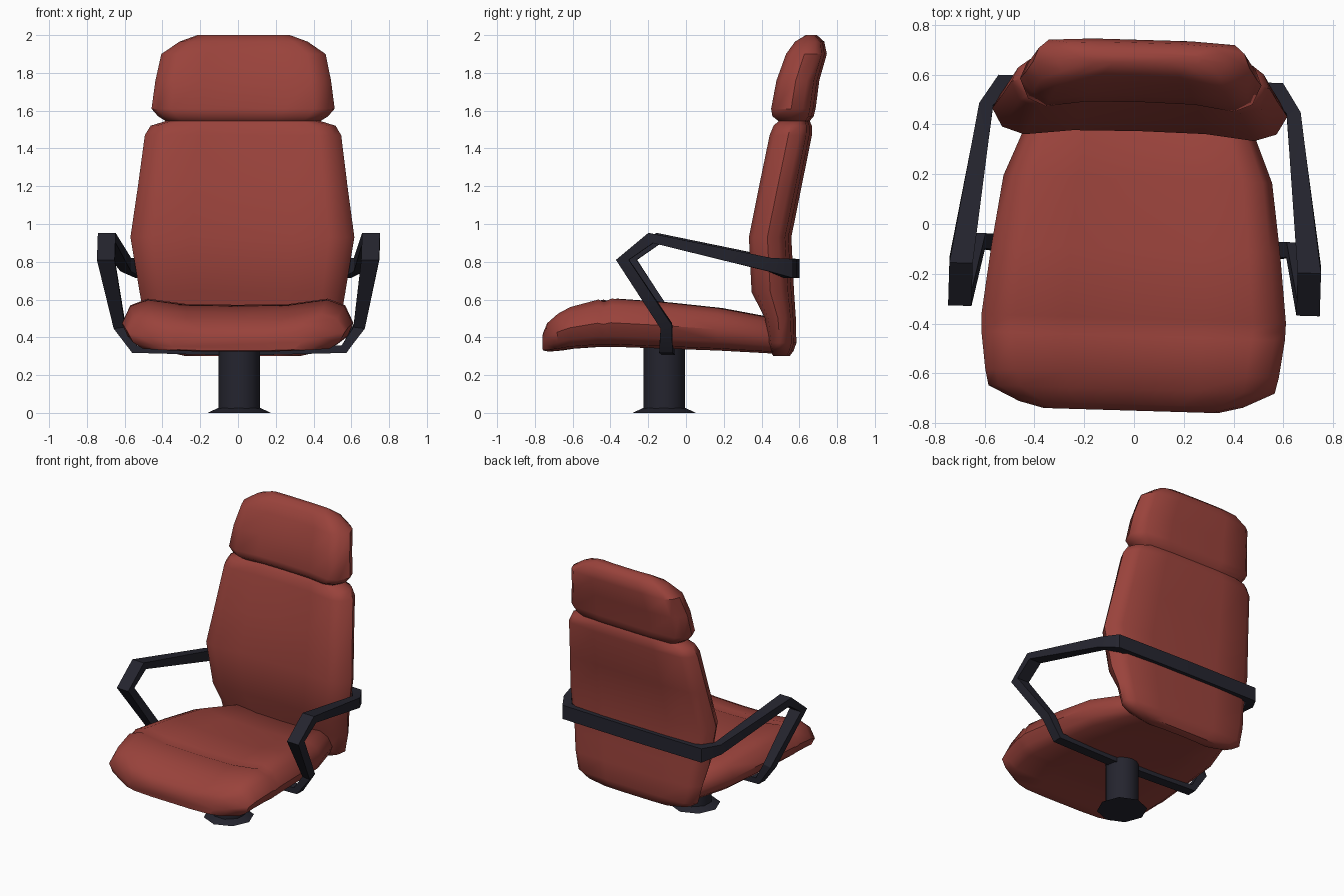
import bpy, bmesh, math
from mathutils import Matrix, Vector

if "Cube" in bpy.data.objects:
    bpy.data.objects.remove(bpy.data.objects["Cube"])

# whole chair is swivelled very slightly
SWIVEL = Matrix.Translation((0.01, 0, 0)) @ Matrix.Rotation(math.radians(-1.7), 4, 'Z')


def material(name, rgb):
    m = bpy.data.materials.new(name)
    m.diffuse_color = (*rgb, 1)
    m.use_nodes = True
    m.node_tree.nodes["Principled BSDF"].inputs["Base Color"].default_value = m.diffuse_color
    return m


RED = material("red upholstery", (0.32, 0.055, 0.044))
BLACK = material("blue black frame", (0.018, 0.018, 0.028))


def finish(name, bm, mat, angle):
    bmesh.ops.recalc_face_normals(bm, faces=bm.faces)
    bm.transform(SWIVEL)
    me = bpy.data.meshes.new(name)
    bm.to_mesh(me)
    bm.free()
    ob = bpy.data.objects.new(name, me)
    bpy.context.collection.objects.link(ob)
    me.materials.append(mat)
    bpy.ops.object.select_all(action='DESELECT')
    ob.select_set(True)
    bpy.context.view_layer.objects.active = ob
    bpy.ops.object.shade_smooth_by_angle(angle=math.radians(angle))
    return ob


def loft(name, rings, mat, angle=45):
    """Skin closed rings of points and cap both ends."""
    bm = bmesh.new()
    vs = [[bm.verts.new(p) for p in r] for r in rings]
    n = len(vs[0])
    for a, b in zip(vs, vs[1:]):
        for i in range(n):
            j = (i + 1) % n
            bm.faces.new((a[i], a[j], b[j], b[i]))
    bm.faces.new(vs[0])
    bm.faces.new(vs[-1])
    return finish(name, bm, mat, angle)


# cushion cross-section: (fraction of half width, 0 = sitting side, 1 = outer side)
HALF = [(0, .13), (.45, .11), (.78, 0), (.93, .14), (1, .5), (.95, .78), (.86, .95), (.45, 1), (0, 1)]
SECTION = HALF + [(-a, b) for a, b in HALF[-2:0:-1]]

# seat: y, half width, top z, bottom z
seat = [(-.75, .35, .42, .33), (-.725, .45, .475, .325), (-.665, .575, .525, .33),
        (-.60, .59, .56, .34), (-.45, .61, .60, .35), (-.42, .611, .588, .35),
        (-.38, .612, .605, .35), (-.1, .58, .585, .34), (.18, .54, .555, .33),
        (.45, .43, .505, .315), (.50, .40, .46, .31)]
loft("seat", [[(a * w, y, t + (b0 - t) * b) for a, b in SECTION] for y, w, t, b0 in seat], RED)

# backrest with headrest: z, half width, front y, back y
back = [(.30, .30, .47, .545), (.33, .43, .455, .565), (.37, .49, .445, .578), (.50, .52, .43, .575),
        (.64, .545, .36, .565), (.93, .593, .347, .55), (1.2, .555, .40, .605),
        (1.47, .52, .455, .66), (1.52, .49, .475, .66), (1.545, .41, .50, .65),
        (1.57, .45, .468, .67), (1.61, .485, .462, .68), (1.76, .465, .49, .70),
        (1.90, .435, .54, .74), (1.965, .34, .585, .728), (2.0, .245, .64, .69)]
loft("backrest", [[(a * w, f + (r - f) * b, z) for a, b in SECTION] for z, w, f, r in back], RED)

# armrest loop: centre, half width vector, half thickness vector (right half, from under the seat to behind the back)
arm = [((0, -.09, .325), (0, .035, 0), (0, 0, -.022)),
       ((.555, -.09, .338), (0, .035, 0), (.012, 0, -.02)),
       ((.635, -.085, .46), (0, .03, .01), (.03, 0, -.004)),
       ((.70, -.315, .81), (0, .034, 0), (.047, 0, 0)),
       ((.70, -.165, .926), (0, .012, -.027), (.047, 0, 0)),
       ((.618, .46, .785), (0, -.004, -.036), (.028, .004, 0)),
       ((.55, .558, .765), (0, 0, -.05), (.022, .025, 0)),
       ((0, .563, .765), (0, 0, -.05), (0, .025, 0))]
for side, label in ((1, "right"), (-1, "left")):
    rings = []
    for c, u, v in arm:
        c, u, v = Vector(c), Vector(u), Vector(v)
        pts = [c + u + v, c + u - v, c - u - v, c - u + v]
        rings.append([(p.x * side, p.y, p.z) for p in pts])
    loft("armrest_" + label, rings, BLACK, 25)


# pedestal column and its flared foot
def cone(name, sides, r1, r2, z0, z1, turn=0):
    bm = bmesh.new()
    bmesh.ops.create_cone(bm, cap_ends=True, segments=sides, radius1=r1, radius2=r2, depth=z1 - z0,
                          matrix=Matrix.Translation((0, -.115, (z0 + z1) / 2)) @ Matrix.Rotation(turn, 4, 'Z'))
    finish(name, bm, BLACK, 35)


cone("column", 16, .11, .11, .01, .36)
cone("column_foot", 8, .167, .10, 0, .032)
